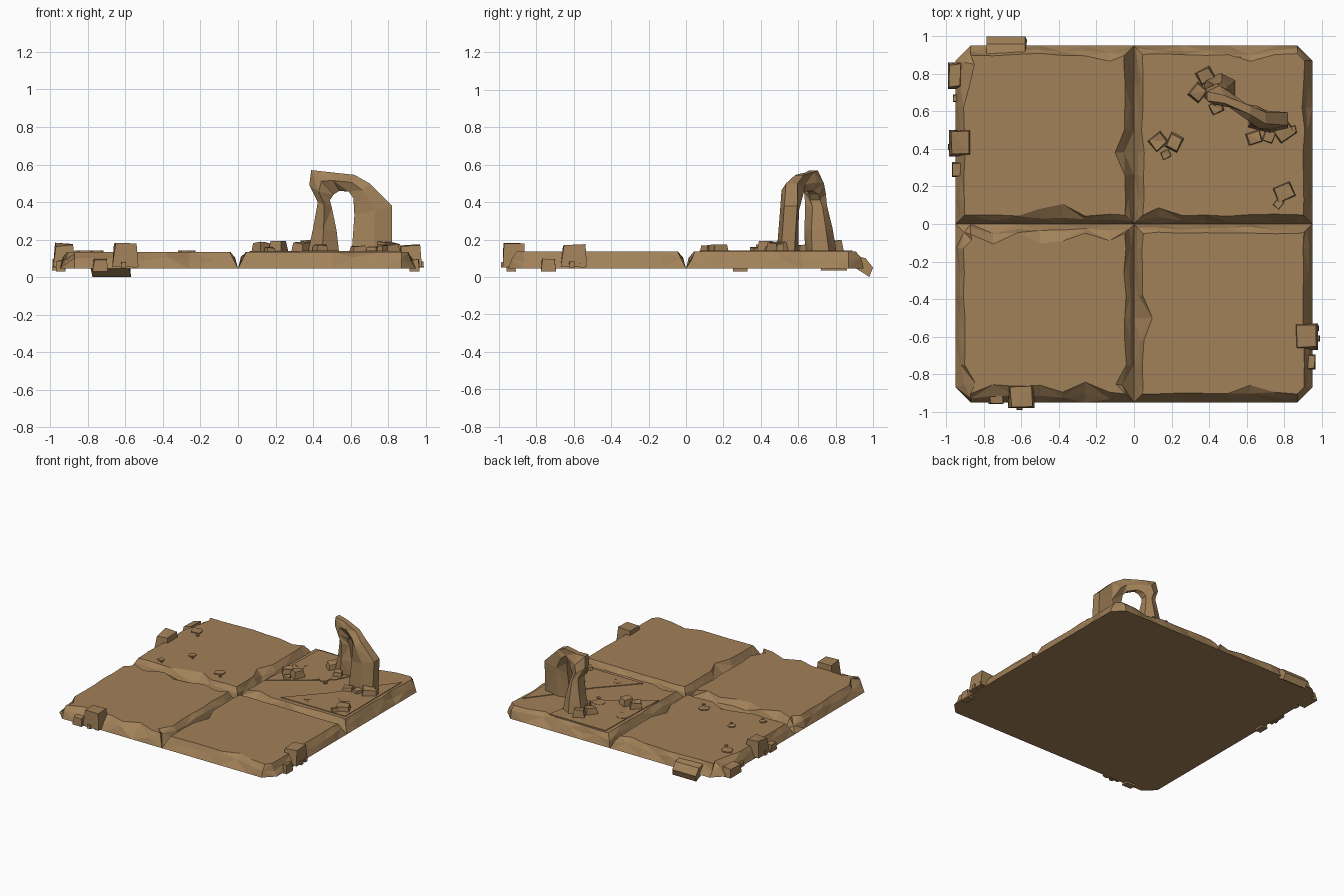
import bpy, bmesh, math, random
from mathutils import Vector, Matrix

random.seed(12)
rnd = random.uniform

cube = bpy.data.objects.get("Cube")
if cube:
    bpy.data.objects.remove(cube, do_unlink=True)

stone = bpy.data.materials.new("sandstone_brown")
stone.use_nodes = True
colour = (0.36, 0.22, 0.10, 1)
stone.diffuse_color = colour
stone.node_tree.nodes["Principled BSDF"].inputs["Base Color"].default_value = colour

LOW, TOP, EDGE = 0.045, 0.135, 0.95


def add_mesh(name, verts, faces):
    """Flat shaded object with outward normals."""
    bm = bmesh.new()
    points = [bm.verts.new(v) for v in verts]
    for f in faces:
        bm.faces.new([points[i] for i in f])
    bmesh.ops.recalc_face_normals(bm, faces=bm.faces)
    mesh = bpy.data.meshes.new(name)
    bm.to_mesh(mesh)
    bm.free()
    mesh.materials.append(stone)
    obj = bpy.data.objects.new(name, mesh)
    bpy.context.collection.objects.link(obj)
    return obj


def loft(name, rings, split=False):
    """Join equal rings of points and cap both ends."""
    n = len(rings[0])
    faces = [tuple(range(n)), tuple(range(n * (len(rings) - 1), n * len(rings)))]
    for r in range(len(rings) - 1):
        for i in range(n):
            j = (i + 1) % n
            a, b, c, d = r * n + i, r * n + j, r * n + n + j, r * n + n + i
            if not split:
                faces.append((a, b, c, d))
            elif (i + r) % 2:
                faces += [(a, b, c), (a, c, d)]
            else:
                faces += [(a, b, d), (b, c, d)]
    return add_mesh(name, [p for ring in rings for p in ring], faces)


def slab(name, sx, sy):
    """Quarter of the floor with a chipped, sloping rim."""
    steps = [0, .13, .26, .38, .5, .62, .75, .87]
    outline = [(u, 0) for u in steps] + [(EDGE, v) for v in steps]
    outline += [(.87, EDGE)] + [(u, EDGE) for u in reversed(steps[:-1])]
    outline += [(0, v) for v in reversed(steps[1:])]
    low, mid, high = [], [], []
    for u, v in outline:
        inset = rnd(.075, .11) if random.random() < .22 else rnd(.04, .055)
        tu = min(max(u, inset), EDGE - inset)
        tv = min(max(v, inset), EDGE - inset)
        t = rnd(.3, .65)
        low.append((sx * u, sy * v, LOW))
        mid.append((sx * (u + (tu - u) * t), sy * (v + (tv - v) * t), rnd(.08, .11)))
        high.append((sx * tu, sy * tv, TOP))
    loft(name, [low, mid, high], split=True)


for sy, row in ((-1, "front"), (1, "back")):
    for sx, side in ((-1, "right"), (1, "left")):
        slab(f"{row}_{side}_floor_slab", sx, sy)


def plate(name, outline, z, thick):
    loft(name, [[(x, y, z) for x, y in outline],
                [(x, y, z + thick) for x, y in outline]])


# Cracked layers on the damaged slab
plate("cracked_layer_inner", [(.06, .25), (.23, .37), (.47, .55), (.54, .7),
                              (.57, .89), (.08, .89), (.07, .4)], TOP - .002, .007)
plate("cracked_layer_outer", [(.32, .08), (.57, .35), (.7, .55), (.88, .78),
                              (.88, .08)], TOP - .002, .007)

# Shallow weathered patches
for x, y, r in ((-.82, .66, .05), (-.61, .3, .03), (-.28, .17, .04), (-.75, .11, .026),
                (.12, .62, .045), (.39, .52, .05), (.72, .31, .045), (.49, .17, .03)):
    for cx, cy, size in ((x, y, r), (x + r, y - r * 1.2, r * .3)):
        ring = []
        for k in range(9):
            a = k * math.tau / 9
            s = size * rnd(.75, 1.1)
            ring.append((cx + s * math.cos(a), cy + s * math.sin(a)))
        plate("weathered_patch", ring, TOP, .007)

# Broken arch: outer x, z, inner x, z, centre y, half depth
stations = [
    (.37, .12, .54, .12, .72, .08), (.40, .26, .525, .25, .71, .07),
    (.425, .40, .50, .37, .70, .06), (.38, .49, .49, .41, .69, .055),
    (.39, .57, .51, .44, .68, .05), (.48, .56, .54, .46, .66, .045),
    (.62, .545, .59, .455, .60, .045), (.70, .50, .615, .42, .57, .055),
    (.82, .38, .62, .33, .555, .055), (.82, .12, .605, .12, .54, .055)]
section = [(0, .6), (0, -.5), (.45, -1), (1, -.5), (1, .6), (.55, 1)]
rings = []
for xo, zo, xi, zi, yc, d in stations:
    rings.append([(xo + (xi - xo) * t, yc + d * k + rnd(-.008, .008), zo + (zi - zo) * t)
                  for t, k in section])
loft("stone_arch", rings, split=True)


def rock(name, x, y, z, w, d, h, turn=0.0, rough=.12):
    """Uneven block standing on height z."""
    bm = bmesh.new()
    bmesh.ops.create_cube(bm, size=1)
    for v in bm.verts:
        if v.co.z > 0:
            v.co.x *= rnd(.72, .95)
            v.co.y *= rnd(.72, .95)
            v.co.z -= rnd(0, rough * 2)
    place = (Matrix.Translation((x, y, z + h / 2)) @ Matrix.Rotation(turn, 4, 'Z')
             @ Matrix.Diagonal(Vector((w, d, h, 1))))
    bmesh.ops.transform(bm, matrix=place, verts=bm.verts)
    bmesh.ops.triangulate(bm, faces=[f for f in bm.faces if f.normal.z > .3])
    mesh = bpy.data.meshes.new(name)
    bm.to_mesh(mesh)
    bm.free()
    mesh.materials.append(stone)
    bpy.context.collection.objects.link(bpy.data.objects.new(name, mesh))


# Rubble around the arch and on the damaged slab
for x, y, size, h, turn in (
        (.38, .79, .09, .07, .5), (.34, .70, .09, .06, .9), (.44, .62, .07, .05, .4),
        (.13, .44, .09, .06, .7), (.215, .435, .09, .07, 1.1), (.17, .37, .05, .03, .4),
        (.80, .17, .10, .05, .4), (.77, .11, .05, .04, .9), (.64, .46, .08, .04, .3),
        (.72, .47, .07, .04, 1.2), (.80, .49, .10, .06, .6), (.84, .50, .05, .05, .2)):
    rock("rubble", x, y, TOP - .005, size, size * .85, h, turn)

# Large corner blocks on three edges
for x, y, w, d in ((-.6, -.92, .14, .12), (.92, -.6, .12, .14), (-.925, .43, .12, .14)):
    rock("edge_block", x, y, .055, w, d, .13, 0, .1)

# Small stones along the edges
for x, y, z, w, d, h in (
        (-.735, -.935, .03, .08, .05, .07), (-.61, -.98, .05, .03, .02, .035),
        (-.55, -.965, .05, .03, .03, .04), (.94, -.735, .03, .055, .08, .07),
        (.98, -.61, .05, .02, .03, .035), (.965, -.555, .05, .04, .03, .04),
        (-.955, .79, .035, .07, .14, .08), (-.955, .67, .05, .02, .04, .04),
        (-.945, .29, .03, .05, .08, .07), (-.975, .41, .05, .03, .03, .04)):
    rock("edge_stone", x, y, z, w, d, h)

# Leaning plate fallen over the back edge
loft("fallen_back_plate", [
    [(x, .91, .045), (x + .01, .98, .0), (x, 1.0, .05), (x, .96, .10), (x, .88, .12)]
    for x in (-.785, -.66, -.58)])
